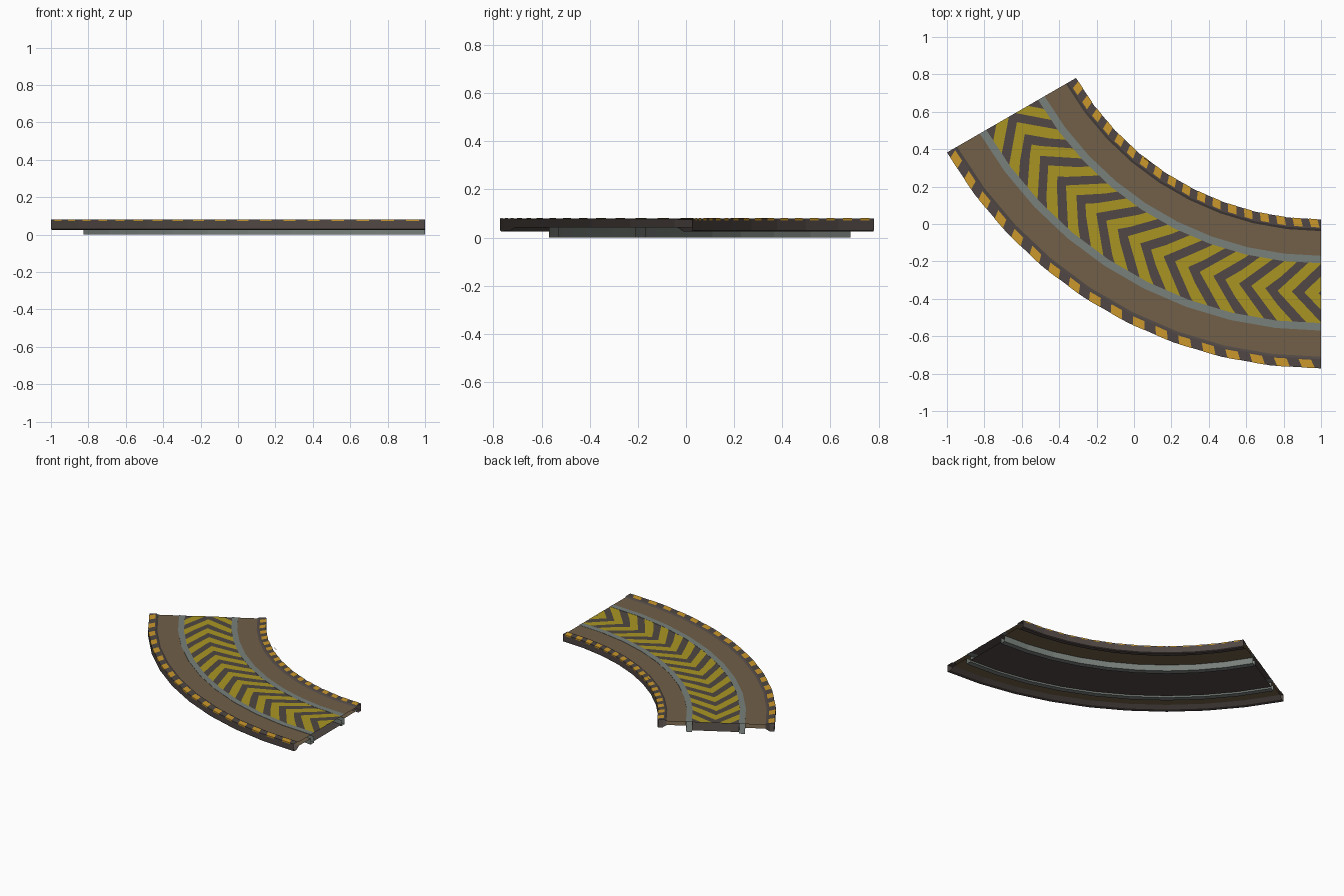
import bpy, bmesh, math
from mathutils import Vector

if "Cube" in bpy.data.objects:
    bpy.data.objects.remove(bpy.data.objects["Cube"])

CX, CY = 1.0, 1.537          # centre of the bend
R_IN, R_OUT = 1.513, 2.309   # inner and outer edge radius
SWEEP, SEGS = 60.0, 9
STEP = SWEEP / SEGS
TOP, UNDER = 0.073, 0.045    # deck surface and underside heights


def material(name, rgb):
    m = bpy.data.materials.new(name)
    m.diffuse_color = (*rgb, 1)
    m.use_nodes = True
    m.node_tree.nodes["Principled BSDF"].inputs["Base Color"].default_value = m.diffuse_color
    return m


BROWN = material("deck brown", (0.165, 0.116, 0.066))
DARK = material("dark grey", (0.080, 0.064, 0.058))
STEEL = material("rail grey", (0.188, 0.214, 0.195))
YELLOW = material("chevron yellow", (0.400, 0.300, 0.016))
ORANGE = material("stripe orange", (0.600, 0.315, 0.024))


def bend(s, r, z):
    """Map angle s (degrees from the right end), radius and height onto the faceted bend."""
    i = min(max(int(s / STEP + 1e-6), 0), SEGS - 1)
    f = s / STEP - i

    def ring(k):
        a = math.radians(270 - k * STEP)
        return Vector((CX + r * math.cos(a), CY + r * math.sin(a), z))
    return ring(i).lerp(ring(i + 1), f)


def finish(name, bm, mat):
    me = bpy.data.meshes.new(name)
    bm.to_mesh(me)
    bm.free()
    me.materials.append(mat)
    ob = bpy.data.objects.new(name, me)
    bpy.context.collection.objects.link(ob)
    return ob


def sweep(name, profile, mat):
    """Sweep an open (radius, height) profile round the bend; the ends stay open.
    Profiles run counter-clockwise so that faces point outwards."""
    bm = bmesh.new()
    rings = [[bm.verts.new(bend(k * STEP, r, z)) for r, z in profile]
             for k in range(SEGS + 1)]
    for a, b in zip(rings, rings[1:]):
        for j in range(len(profile) - 1):
            bm.faces.new((a[j], a[j + 1], b[j + 1], b[j]))
    return finish(name, bm, mat)


def painted(name, path, starts, width, mat, side=0):
    """Thin painted bands: path is (angle offset, radius, height), repeated at each start."""
    bm = bmesh.new()
    for s in starts:
        rows = [[bm.verts.new((s + o, r, z)), bm.verts.new((s + o + width, r, z))]
                for o, r, z in path]
        for a, b in zip(rows, rows[1:]):
            bm.faces.new((a[0], a[1], b[1], b[0]))
    # cut at every facet, trim at both ends
    for k in range(SEGS + 1):
        bmesh.ops.bisect_plane(bm, geom=bm.verts[:] + bm.edges[:] + bm.faces[:],
                               plane_co=(k * STEP, 0, 0), plane_no=(1, 0, 0),
                               clear_inner=(k == 0), clear_outer=(k == SEGS))
    for v in bm.verts:
        v.co = bend(*v.co)
    bm.normal_update()
    for f in bm.faces:
        c = f.calc_center_median()
        out = Vector((c.x - CX, c.y - CY, 0)).normalized() * side + Vector((0, 0, 1))
        if f.normal.dot(out) < 0:
            f.normal_flip()
    return finish(name, bm, mat)


# brown deck strips, top and underside
for label, r0, r1 in (("inner", 1.575, 1.707), ("outer", 2.107, 2.247)):
    sweep(label + "_deck_top", [(r1, TOP), (r0, TOP)], BROWN)
    sweep(label + "_deck_underside", [(r0, UNDER), (r1, UNDER)], BROWN)

# centre lane and the low floor hung between the rails
sweep("centre_lane", [(2.067, TOP), (1.747, TOP)], DARK)
sweep("lane_floor", [(1.747, 0.012), (2.067, 0.012)], DARK)

# support rails: flush strip on top, channel below
for label, r in (("inner", 1.707), ("outer", 2.067)):
    q = r + 0.04
    sweep(label + "_rail_strip", [(q, TOP), (q, 0.075), (r, 0.075), (r, TOP)], STEEL)
    sweep(label + "_rail_channel", [(r, UNDER), (r, 0), (q, 0), (q, UNDER)], STEEL)

# edge rims with a chamfered underside, and their hazard stripes
for label, edge, d in (("inner", R_IN, 1), ("outer", R_OUT, -1)):
    shape = [(0.062, TOP), (0.05, 0.08), (0, 0.08), (0, 0.03),
             (0.005, 0.025), (0.034, 0.025), (0.064, UNDER)]
    sweep(label + "_rim", [(edge + d * r, z) for r, z in shape[::d]], DARK)
    slant = 0.55 * d
    path = [(-slant, edge + d * 0.043, 0.0808), (0, edge - d * 0.001, 0.0808),
            (0, edge - d * 0.001, 0.072)]
    painted(label + "_rim_stripes", path,
            [0.8 + i * STEP / 2 for i in range(18)], 1.7, ORANGE, -d)

# lane chevrons, pointing towards the left end
mid, half = 1.907, 0.16
painted("lane_chevrons",
        [(-4.8, mid - half, 0.0745), (0, mid, 0.0745), (-4.8, mid + half, 0.0745)],
        [2.7 - 2.3 + 4.3 * i for i in range(16)], 2.3, YELLOW)

# tiny loose sliver above the inner rim
bm = bmesh.new()
pts = [bend(s, r, 0.118) for s, r in ((36.8, 1.516), (38.6, 1.516), (38.6, 1.519), (36.8, 1.519))]
f = bm.faces.new([bm.verts.new(p) for p in pts])
f.normal_update()
if f.normal.z < 0:
    f.normal_flip()
finish("loose_sliver", bm, DARK)
